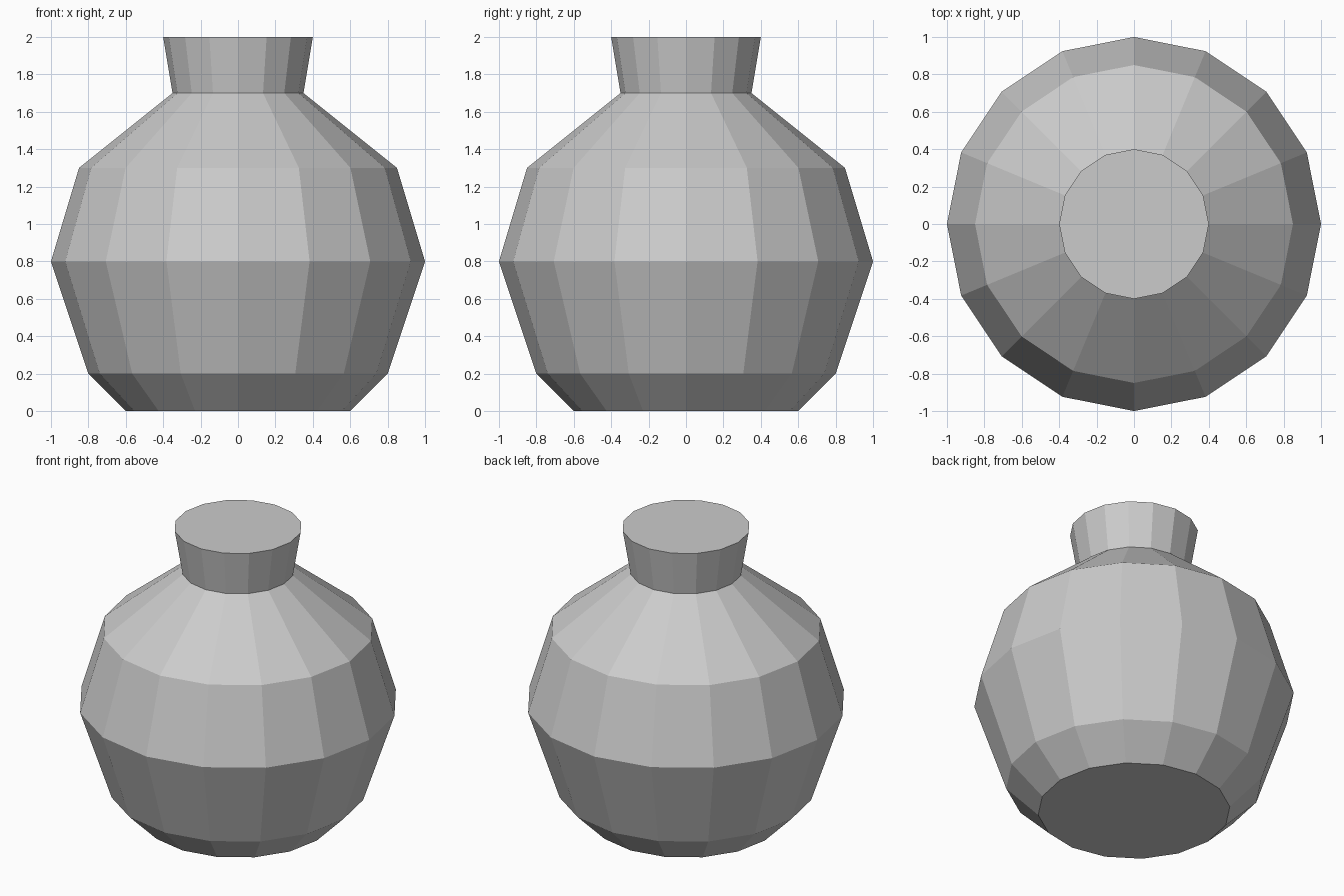
import bpy
import bmesh
from math import cos, sin, pi

default_cube = bpy.data.objects.get("Cube")
if default_cube:
    bpy.data.objects.remove(default_cube, do_unlink=True)

SIDES = 16
# Vase silhouette from foot to rim: (radius, height)
PROFILE = [(0.6, 0), (0.8, 0.2), (1, 0.8), (0.85, 1.3), (0.35, 1.7), (0.4, 2)]

# Plain grey clay
clay = bpy.data.materials.new("grey_clay")
clay.use_nodes = True
grey = (0.6, 0.6, 0.6, 1)
clay.diffuse_color = grey
clay.node_tree.nodes["Principled BSDF"].inputs["Base Color"].default_value = grey

# Rings of the turned body
bm = bmesh.new()
rings = []
for radius, height in PROFILE:
    angles = [2 * pi * i / SIDES for i in range(SIDES)]
    rings.append([bm.verts.new((radius * cos(a), radius * sin(a), height)) for a in angles])

# Flat wall facets between neighbouring rings
for low, high in zip(rings, rings[1:]):
    for i in range(SIDES):
        j = (i + 1) % SIDES
        bm.faces.new((low[i], low[j], high[j], high[i]))

# Flat base and closed top
bm.faces.new(rings[0][::-1])
bm.faces.new(rings[-1])

mesh = bpy.data.meshes.new("vase")
bm.to_mesh(mesh)
bm.free()
mesh.materials.append(clay)
vase = bpy.data.objects.new("vase", mesh)
bpy.context.collection.objects.link(vase)
